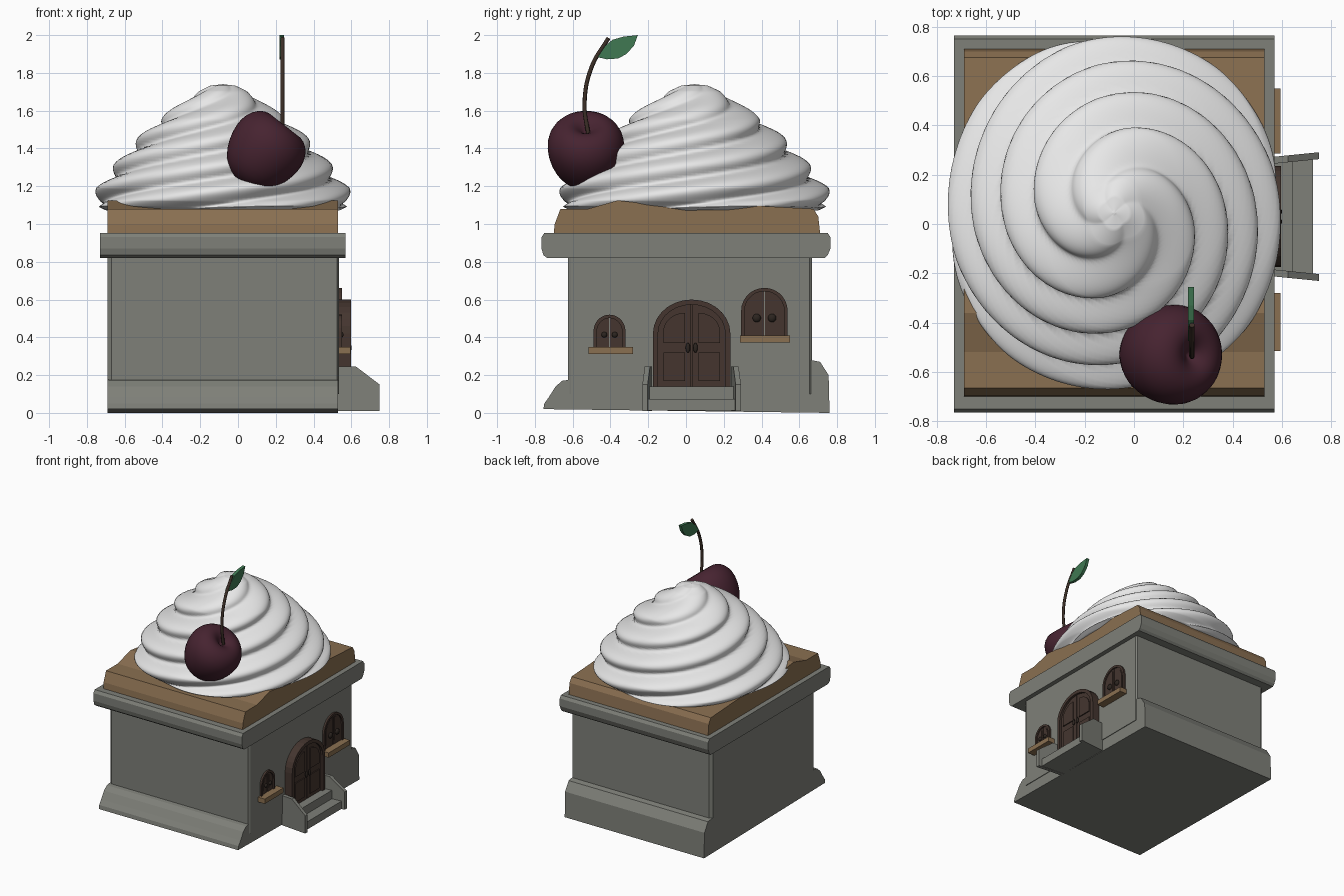
import bpy, bmesh, math
from mathutils import Matrix, Vector

if "Cube" in bpy.data.objects:
    bpy.data.objects.remove(bpy.data.objects["Cube"])


def material(name, r, g, b):
    m = bpy.data.materials.new(name)
    m.diffuse_color = (r, g, b, 1)
    m.use_nodes = True
    m.node_tree.nodes["Principled BSDF"].inputs["Base Color"].default_value = m.diffuse_color
    return m


STONE = material("grey_stone", .21, .215, .19)
TAN = material("tan_biscuit", .255, .16, .082)
DOOR = material("dark_brown_wood", .058, .036, .028)
KNOB = material("blackish_brown", .025, .018, .014)
CREAM = material("white_cream", .80, .80, .80)
CHERRY = material("dark_cherry", .062, .017, .030)
STEM = material("stem_brown", .045, .028, .020)
LEAF = material("leaf_green", .05, .19, .085)


def finish(name, bm, mat, smooth=False):
    bmesh.ops.recalc_face_normals(bm, faces=bm.faces)
    me = bpy.data.meshes.new(name)
    bm.to_mesh(me)
    bm.free()
    me.materials.append(mat)
    for p in me.polygons:
        p.use_smooth = smooth
    ob = bpy.data.objects.new(name, me)
    bpy.context.scene.collection.objects.link(ob)
    return ob


def prism(name, pts, a, b, mat, axis="x"):
    """Extrude a 2D outline: (y, z) along x, (x, z) along y, (x, y) along z."""
    bm = bmesh.new()
    put = {"x": lambda p, d: (d, p[0], p[1]),
           "y": lambda p, d: (p[0], d, p[1]),
           "z": lambda p, d: (p[0], p[1], d)}[axis]
    lo = [bm.verts.new(put(p, a)) for p in pts]
    hi = [bm.verts.new(put(p, b)) for p in pts]
    bm.faces.new(lo)
    bm.faces.new(hi)
    n = len(pts)
    for i in range(n):
        j = (i + 1) % n
        bm.faces.new((lo[i], lo[j], hi[j], hi[i]))
    return finish(name, bm, mat)


def box(name, x, y, z, mat):
    return prism(name, [(y[0], z[0]), (y[1], z[0]), (y[1], z[1]), (y[0], z[1])], x[0], x[1], mat)


def arch(yc, w, z0, zs, h, n=14):
    arc = [(yc + w * math.cos(math.pi * i / n), zs + h * math.sin(math.pi * i / n))
           for i in range(n + 1)]
    return [(yc + w, z0)] + arc + [(yc - w, z0)]


def half_arch(yc, w, z0, zs, h, side, gap, n=8):
    arc = [(yc + side * (gap + (w - gap) * math.cos(math.pi / 2 * i / n)),
            zs + h * math.sin(math.pi / 2 * i / n)) for i in range(n + 1)]
    return [(yc + side * gap, z0), (yc + side * w, z0)] + arc


def grid_surface(name, rows, mat):
    """Closed rings of points joined into a skin; one-point rows are poles."""
    bm = bmesh.new()
    vs = [[bm.verts.new(p) for p in row] for row in rows]
    for a, b in zip(vs, vs[1:]):
        n = max(len(a), len(b))
        for i in range(n):
            j = (i + 1) % n
            if len(a) == 1:
                bm.faces.new((a[0], b[i], b[j]))
            elif len(b) == 1:
                bm.faces.new((a[i], a[j], b[0]))
            else:
                bm.faces.new((a[i], a[j], b[j], b[i]))
    return finish(name, bm, mat, True)


def knob(name, x, y, z, r, tall=1.0):
    bm = bmesh.new()
    bmesh.ops.create_uvsphere(bm, u_segments=12, v_segments=8, radius=r,
                              matrix=Matrix.Translation((x, y, z)) @ Matrix.Diagonal((.7, 1, tall, 1)))
    finish(name, bm, KNOB, True)


# stone base with flared front and back, wall and cornice
prism("base_plinth", [(-.755, .02), (-.75, .05), (-.725, .085), (-.69, .14), (-.655, .17),
                      (-.62, .175), (.66, .28), (.71, .27), (.755, .2), (.76, 0)], -.69, .53, STONE)
prism("wall", [(-.67, -.625), (.525, -.625), (.535, -.61), (.535, .655), (.525, .668),
               (-.67, .668), (-.69, .65), (-.69, -.61)], .1, .83, STONE, "z")
prism("cornice", [(-.735, .82), (-.755, .835), (-.765, .87), (-.765, .93), (-.75, .952),
                  (.75, .952), (.765, .93), (.765, .87), (.75, .835), (.735, .82)], -.73, .57, STONE)

# biscuit roof slab
prism("roof_slab", [(-.70, .95), (-.695, 1.0), (-.665, 1.08), (-.52, 1.08), (-.36, 1.125),
                    (-.2, 1.105), (.1, 1.105), (.4, 1.095), (.675, 1.08), (.70, 1.04), (.71, .95)],
      -.69, .53, TAN)

# swirled cream: a lathe profile with twisted ridges
PROFILE = [(0, 1.74), (.06, 1.732), (.12, 1.702), (.23, 1.62), (.32, 1.55), (.42, 1.45),
           (.545, 1.31), (.635, 1.19), (.66, 1.12), (.655, 1.09), (.60, 1.07)]
SEG, STEPS = 160, 10
rows = [[(-.08, .045, 1.742)]]
for (r0, z0), (r1, z1) in zip(PROFILE, PROFILE[1:]):
    for k in range(1, STEPS + 1):
        t = k / STEPS
        r, z = r0 + (r1 - r0) * t, z0 + (z1 - z0) * t
        amp = .036 * min(1, r / .38)
        ring = []
        for i in range(SEG):
            a = 2 * math.pi * i / SEG
            phase = 4 * (a - math.pi) + 2 * math.pi * (1.32 - z) / .14
            bump = 2.2 * math.sqrt(.04 + math.cos(phase / 2) ** 2) - 1.3
            rr = r + amp * bump
            ring.append((-.08 + rr * math.cos(a), .045 + 1.06 * rr * math.sin(a),
                         z + .15 * amp * bump))
        rows.append(ring)
rows.append([(-.08, .045, 1.07)])
grid_surface("cream_swirl", rows, CREAM)

# cherry: dimpled lathe tilted towards the right
tilt = Matrix.Translation((.137, -.53, 1.38)) @ Matrix.Rotation(math.radians(38), 4, "Y")
rows = []
for r, z in [(0, -.203), (.08, -.188), (.145, -.145), (.19, -.06), (.208, .03), (.2, .1),
             (.16, .162), (.105, .185), (.06, .175), (.025, .145), (0, .12)]:
    n = 1 if r == 0 else 28
    rows.append([tilt @ Vector((r * math.cos(2 * math.pi * i / n),
                                r * math.sin(2 * math.pi * i / n), z)) for i in range(n)])
cherry = grid_surface("cherry", rows, CHERRY)
cherry.modifiers.new("round", "SUBSURF").levels = 1

# curved stem and leaf
cu = bpy.data.curves.new("cherry_stem", "CURVE")
cu.dimensions = "3D"
cu.bevel_depth, cu.bevel_resolution, cu.use_fill_caps = .011, 2, True
sp = cu.splines.new("BEZIER")
path = [(-.515, 1.46), (-.537, 1.64), (-.50, 1.83), (-.41, 1.985)]
sp.bezier_points.add(len(path) - 1)
for bp, (y, z) in zip(sp.bezier_points, path):
    bp.co = (.235, y, z)
    bp.handle_left_type = bp.handle_right_type = "AUTO"
cu.materials.append(STEM)
bpy.context.scene.collection.objects.link(bpy.data.objects.new("cherry_stem", cu))
prism("leaf", [(-.475, 1.885), (-.43, 1.94), (-.39, 1.975), (-.33, 1.992), (-.255, 2.0),
               (-.275, 1.945), (-.315, 1.9), (-.36, 1.876), (-.42, 1.872)], .219, .243, LEAF)

# double front door with arched frame, leaves, panels and handles
DY = .03
outer, inner = arch(DY, .205, .12, .42, .18), arch(DY, .178, .12, .42, .153)
prism("door_frame", outer + inner[::-1], .52, .597, DOOR)
prism("door_back", arch(DY, .19, .12, .42, .165), .52, .572, DOOR)
for side, word in ((-1, "left"), (1, "right")):
    prism("door_leaf_" + word, half_arch(DY, .18, .12, .42, .155, side, .004), .53, .58, DOOR)
    prism("door_top_panel_" + word, half_arch(DY, .15, .37, .43, .10, side, .035), .57, .588, DOOR)
    prism("door_low_panel_" + word, [(DY + side * u, z) for u, z in
          ((.035, .17), (.15, .17), (.15, .32), (.035, .32))], .57, .588, DOOR)
    knob("door_handle_" + word, .592, DY + side * .02, .345, .012, 2.2)

# arched windows with shutters, knobs and sills
for word, yc, w, z0, zs, h, s0, s1 in (("small", -.405, .085, .35, .43, .09, -.515, -.28),
                                       ("large", .415, .123, .41, .54, .122, .285, .55)):
    o, i = arch(yc, w, z0, zs, h), arch(yc, w - .018, z0, zs, h - .018)
    prism(word + "_window_frame", o + i[::-1], .52, .55, DOOR)
    for side in (-1, 1):
        tag = "_left" if side < 0 else "_right"
        prism(word + "_shutter" + tag, half_arch(yc, w - .016, z0, zs, h - .016, side, .003),
              .52, .54, DOOR)
        prism(word + "_shutter_panel" + tag,
              half_arch(yc, w - .032, z0 + .03, zs, h - .035, side, .016), .53, .545, DOOR)
        knob(word + "_window_knob" + tag, .548, yc + side * w * .33, z0 + w * .75, w * .18)
    box(word + "_window_sill", (.52, .595), (s0, s1), (z0 - .038, z0), TAN)

# entrance steps with splayed side walls
box("lower_step", (.52, .725), (-.205, .265), (.012, .073), STONE)
box("upper_step", (.52, .645), (-.2, .26), (.012, .14), STONE)
for side, word in ((-1, "left"), (1, "right")):
    rail = prism("step_wall_" + word, [(.52, .01), (.75, .01), (.75, .15), (.625, .245), (.52, .245)],
                 -.014, .014, STONE, "y")
    for v in rail.data.vertices:  # splay outwards away from the wall
        v.co.y += DY + side * (.225 + (v.co.x - .53) * .10)
